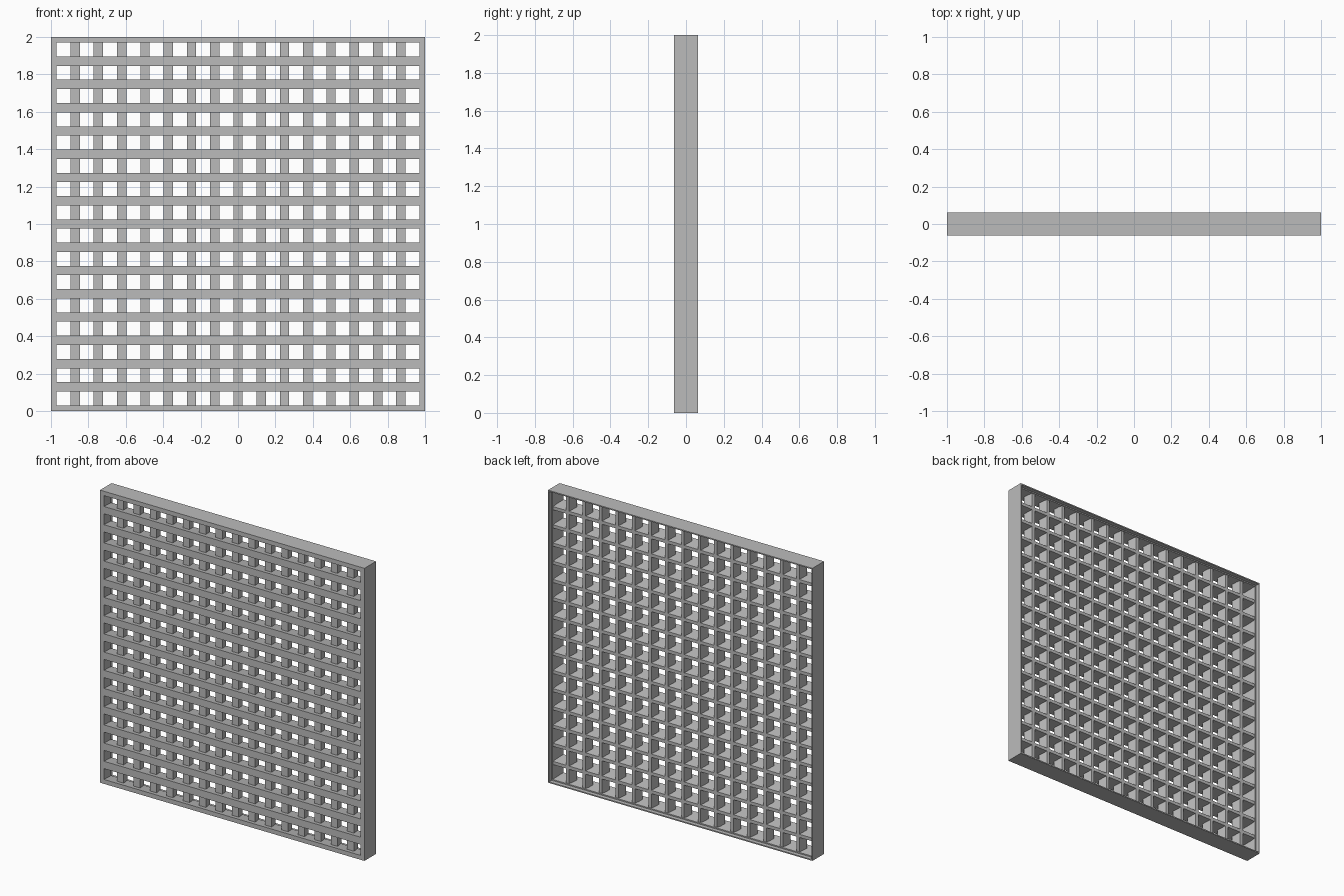
import bpy
import bmesh

if "Cube" in bpy.data.objects:
    bpy.data.objects.remove(bpy.data.objects["Cube"])

PITCH = 0.1244          # cell spacing
FRONT, BACK = -0.0625, 0.0625
LEDGE = 0.035           # back of the lattice, set in from the rim
RECESS = -0.028         # front of the upright bars
WIDE, THIN = 0.025, 0.011   # half widths of a tapered bar
SPAN = 0.98

grey = bpy.data.materials.new("plain_grey")
grey.use_nodes = True
colour = (0.5, 0.5, 0.5, 1)
grey.diffuse_color = colour
grey.node_tree.nodes["Principled BSDF"].inputs["Base Color"].default_value = colour


def sweep(name, rings, closed):
    """Skin a series of matching rings of points, capping or closing the ends."""
    bm = bmesh.new()
    loops = [[bm.verts.new(p) for p in ring] for ring in rings]
    pairs = list(zip(loops, loops[1:]))
    if closed:
        pairs.append((loops[-1], loops[0]))
    else:
        bm.faces.new(loops[0])
        bm.faces.new(loops[-1])
    n = len(loops[0])
    for a, b in pairs:
        for i in range(n):
            j = (i + 1) % n
            bm.faces.new((a[i], a[j], b[j], b[i]))
    bmesh.ops.recalc_face_normals(bm, faces=bm.faces)
    mesh = bpy.data.meshes.new(name)
    bm.to_mesh(mesh)
    bm.free()
    mesh.materials.append(grey)
    obj = bpy.data.objects.new(name, mesh)
    bpy.context.collection.objects.link(obj)
    return obj


def bar_section(front):
    return [(-WIDE, front), (WIDE, front), (THIN, LEDGE), (-THIN, LEDGE)]


# Mitred square frame: sloped inner wall, ledge and thin back rim
profile = [(0, FRONT), (0.03, FRONT), (0.016, LEDGE),
           (0.008, LEDGE), (0.008, BACK), (0, BACK)]
corners = [(-1, -1), (1, -1), (1, 1), (-1, 1)]
sweep("outer_frame",
      [[(sx * (1 - d), y, 1 + sz * (1 - d)) for d, y in profile]
       for sx, sz in corners], True)

# Tapered crossing bars, the uprights set back behind the level bars
for k in range(-7, 8):
    c = k * PITCH
    sweep(f"level_bar_{k + 8}",
          [[(x, y, 1 + c + w) for w, y in bar_section(FRONT)]
           for x in (-SPAN, SPAN)], False)
    sweep(f"upright_bar_{k + 8}",
          [[(c + w, y, 1 + z) for w, y in bar_section(RECESS)]
           for z in (-SPAN, SPAN)], False)
